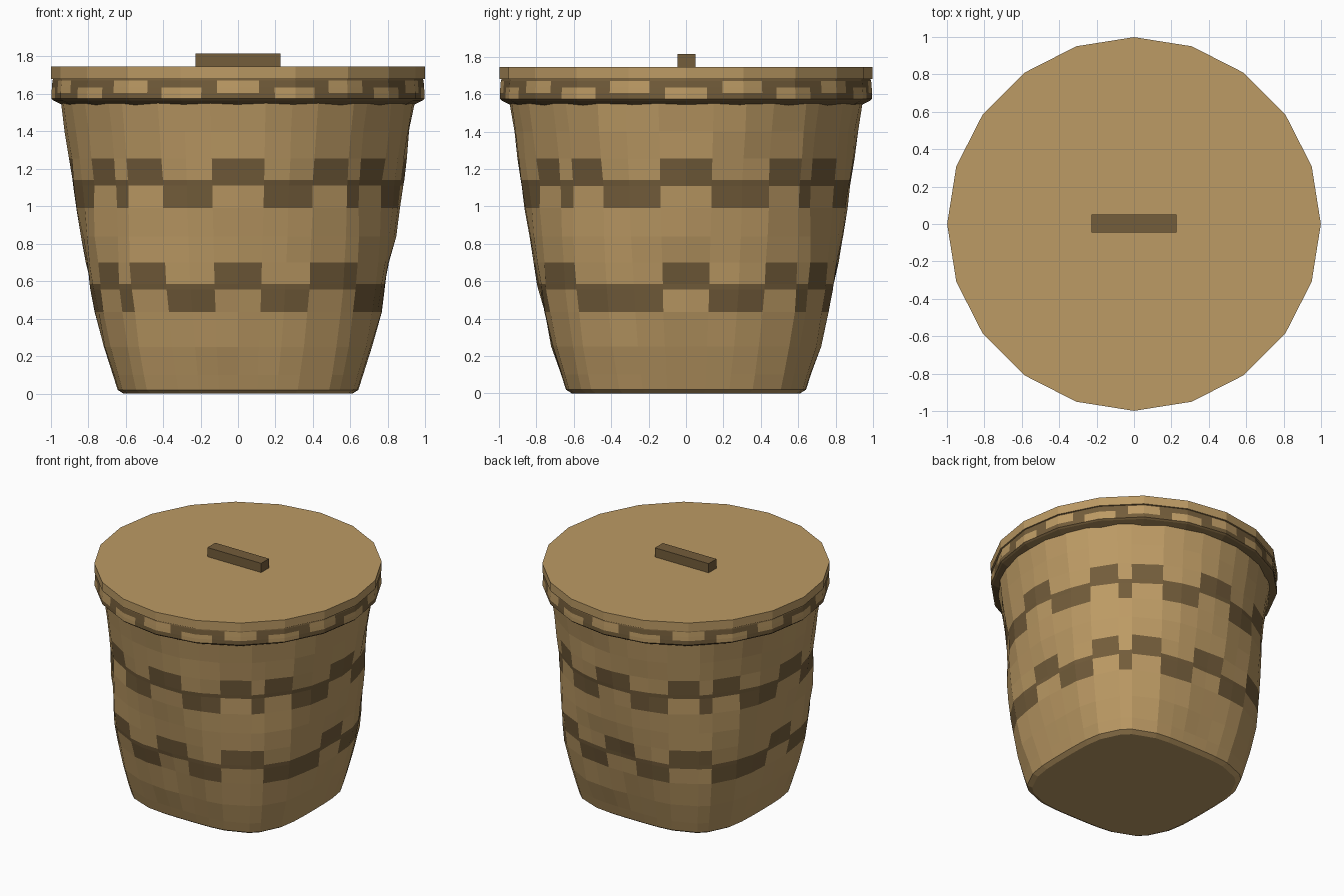
import bpy, bmesh, math
from mathutils import Vector, noise

if "Cube" in bpy.data.objects:
    bpy.data.objects.remove(bpy.data.objects["Cube"])


def material(name, rgb):
    m = bpy.data.materials.new(name)
    m.diffuse_color = (*rgb, 1)
    m.use_nodes = True
    m.node_tree.nodes["Principled BSDF"].inputs["Base Color"].default_value = m.diffuse_color
    return m


TAN = material("light straw", (0.505, 0.325, 0.128))
BROWN = material("dark straw", (0.172, 0.109, 0.043))


def make_object(name, bm, mats=(TAN, BROWN)):
    bmesh.ops.recalc_face_normals(bm, faces=bm.faces)
    mesh = bpy.data.meshes.new(name)
    bm.to_mesh(mesh)
    bm.free()
    for m in mats:
        mesh.materials.append(m)
    ob = bpy.data.objects.new(name, mesh)
    bpy.context.collection.objects.link(ob)
    return ob


def loft(bm, angles, rows, point, is_dark):
    """Skin rings of points; is_dark(angle, z) chooses each face's colour."""
    rings = [[bm.verts.new(point(math.radians(a), z)) for a in angles] for z in rows]
    n = len(angles)
    for j in range(len(rows) - 1):
        for i in range(n):
            k = (i + 1) % n
            f = bm.faces.new((rings[j][i], rings[j][k], rings[j + 1][k], rings[j + 1][i]))
            mid = (angles[i] + (angles[k] if k else 360)) / 2
            f.material_index = int(is_dark(mid, (rows[j] + rows[j + 1]) / 2))
    return rings


# Basket body: rounded square at the foot, round at the top, slightly crumpled
PROFILE = [(0, .61), (.02, .642), (.25, .715), (.5, .775), (1, .865), (1.56, .945)]
QUAD = [0, 9, 18, 27, 41, 47, 60, 70, 81, 90]
HIGH = [(0, 9), (27, 41), (47, 60), (81, 90)]   # raised steps of the woven stripe
HIGH_PLAIN = [(0, 9), (27, 47), (81, 90)]       # simpler steps on two lower corners
half = QUAD + [180 - q for q in QUAD[-2::-1]]
body_angles = half + [360 - a for a in half[-2:0:-1]]


def extent(z):
    for (z0, r0), (z1, r1) in zip(PROFILE, PROFILE[1:]):
        if z <= z1:
            return r0 + (r1 - r0) * (z - z0) / (z1 - z0)
    return PROFILE[-1][1]


def body_point(a, z):
    s, c = math.sin(a), -math.cos(a)
    n = 2 + 1.5 * max(0, 1 - z / 1.1)
    r = extent(z) / (abs(s) ** n + abs(c) ** n) ** (1 / n)
    if 0.1 < z < 1.5:
        r += 0.016 * noise.noise(Vector((s * 4, c * 4, z * 4 + 7)))
    return (r * s, r * c, z)


def body_dark(a, z):
    q = a % 180
    q = min(q, 180 - q)
    plain = z < 0.8 and a % 180 < 90
    high = any(lo < q < hi for lo, hi in (HIGH_PLAIN if plain else HIGH))
    for base in (0.435, 0.99):
        lo, hi = (base + .12, base + .265) if high else (base, base + .15)
        if lo < z < hi:
            return True
    return False


bm = bmesh.new()
body_rows = [0, .02, .1, .25, .435, .555, .585, .70, .84, .99, 1.11, 1.14, 1.255, 1.4, 1.56]
rings = loft(bm, body_angles, body_rows, body_point, body_dark)
bm.faces.new(rings[0])
make_object("basket_body", bm)


# Rim: twenty-sided dark band with staggered light patches
RIM = {1.54: .935, 1.565: .985, 1.575: .995, 1.605: .995, 1.635: .993, 1.67: .99, 1.685: .985}


def rim_point(a, z):
    d = math.degrees(a) % 18 - 9
    r = RIM[z] * math.cos(math.radians(9)) / math.cos(math.radians(d))
    return (r * math.sin(a), -r * math.cos(a), z)


def rim_dark(a, z):
    off = abs((a + 9) % 18 - 9)
    lo, hi = (1.605, 1.67) if round(a / 18) % 2 == 0 else (1.575, 1.635)
    return off > 6.5 or not lo < z < hi


bm = bmesh.new()
rim_angles = [18 * i + d for i in range(20) for d in (0, 6.5, 11.5)]
loft(bm, rim_angles, list(RIM), rim_point, rim_dark)
make_object("rim_band", bm)

# Lid: flat twenty-sided disc
bm = bmesh.new()
lid = loft(bm, [18 * i for i in range(20)], [1.68, 1.745],
           lambda a, z: (.997 * math.sin(a), -.997 * math.cos(a), z), lambda a, z: False)
for ring in lid:
    bm.faces.new(ring)
make_object("lid", bm)

# Handle bar on the lid
bm = bmesh.new()
bmesh.ops.create_cube(bm, size=1)
for v in bm.verts:
    v.co = (v.co.x * .455, v.co.y * .095 + .003, v.co.z * .075 + 1.7775)
make_object("lid_handle", bm, (BROWN,))
